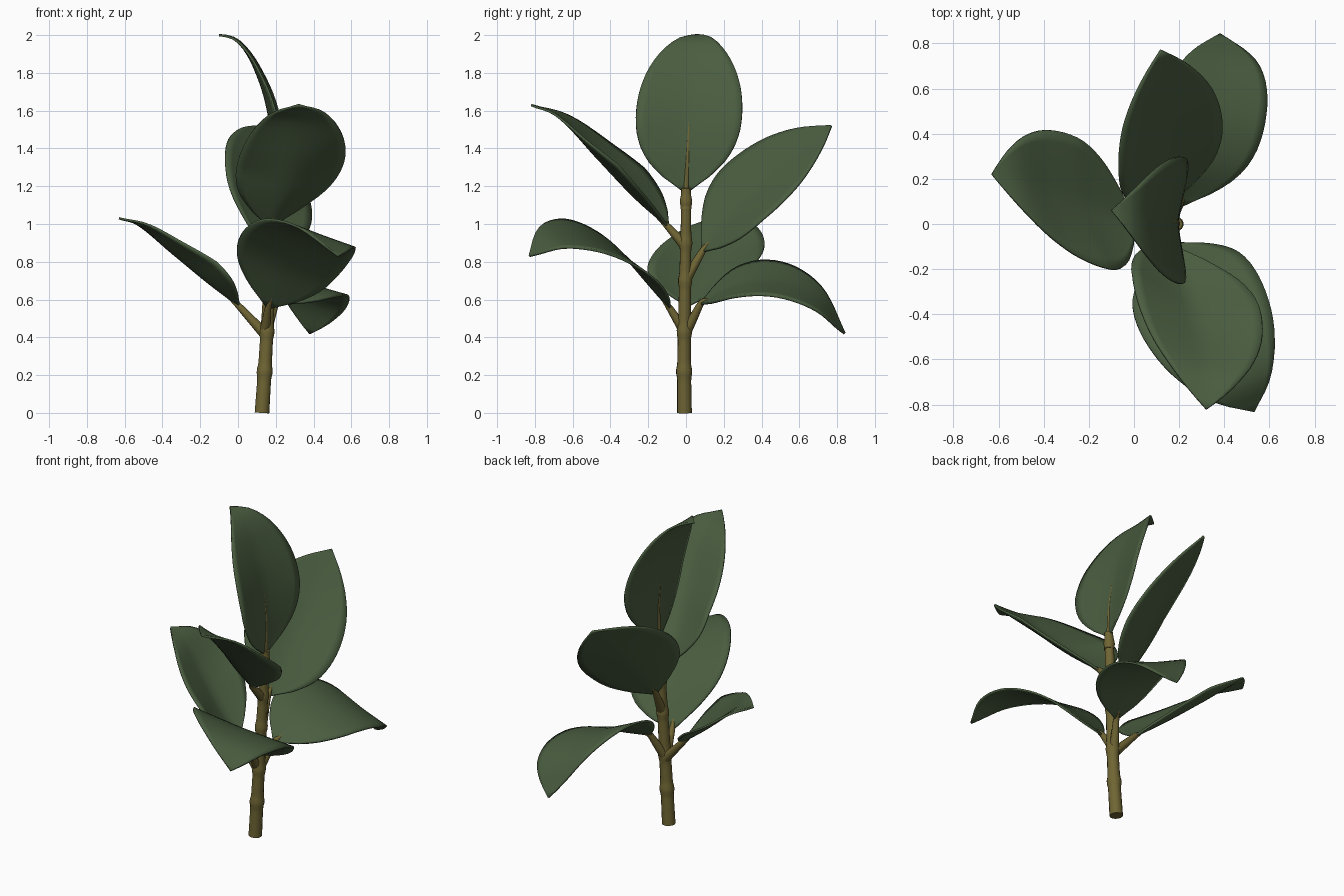
import bpy, bmesh, math
from mathutils import Vector

if "Cube" in bpy.data.objects:
    bpy.data.objects.remove(bpy.data.objects["Cube"])


def material(name, rgb):
    m = bpy.data.materials.new(name)
    m.diffuse_color = (*rgb, 1)
    m.use_nodes = True
    m.node_tree.nodes["Principled BSDF"].inputs["Base Color"].default_value = m.diffuse_color
    return m


GREEN = material("leaf green", (0.068, 0.109, 0.051))
BARK = material("olive bark", (0.16, 0.13, 0.034))


def spline(pts, t):
    """Point on a smooth curve through pts, t from 0 to 1."""
    n = len(pts) - 1
    i = min(int(t * n), n - 1)
    f = t * n - i
    b, c = Vector(pts[i]), Vector(pts[i + 1])
    a = Vector(pts[i - 1]) if i > 0 else 2 * b - c
    d = Vector(pts[i + 2]) if i + 2 <= n else 2 * c - b
    return 0.5 * (2 * b + (c - a) * f + (2 * a - 5 * b + 4 * c - d) * f * f
                  + (3 * b - a - 3 * c + d) * f ** 3)


def even(pts, count=24):
    """Resample a path at equal distances."""
    fine = [spline(pts, k / 400) for k in range(401)]
    dist = [0.0]
    for a, b in zip(fine, fine[1:]):
        dist.append(dist[-1] + (b - a).length)
    out, k = [], 0
    for i in range(count + 1):
        while k < 400 and dist[k] < dist[-1] * i / count - 1e-6:
            k += 1
        out.append(fine[k])
    return out


def tangent(pts, t):
    return (spline(pts, min(t + 0.01, 1)) - spline(pts, max(t - 0.01, 0))).normalized()


def finish(bm, name, mat):
    bmesh.ops.recalc_face_normals(bm, faces=bm.faces)
    me = bpy.data.meshes.new(name)
    bm.to_mesh(me)
    bm.free()
    me.materials.append(mat)
    ob = bpy.data.objects.new(name, me)
    bpy.context.collection.objects.link(ob)
    bpy.ops.object.select_all(action='DESELECT')
    ob.select_set(True)
    bpy.context.view_layer.objects.active = ob
    bpy.ops.object.shade_smooth_by_angle(angle=math.radians(50))
    return ob


def tube(name, pts, radius, rings=20, sides=12):
    """Round tube along pts; radius is a function of (t, point)."""
    bm = bmesh.new()
    loops = []
    for i in range(rings + 1):
        t = i / rings
        p, d = spline(pts, t), tangent(pts, t)
        u = d.cross(Vector((0.3, 1, 0.1))).normalized()
        v = d.cross(u)
        r = radius(t, p)
        loops.append([bm.verts.new(p + r * (math.cos(a) * u + math.sin(a) * v))
                      for a in (2 * math.pi * k / sides for k in range(sides))])
    for a, b in zip(loops, loops[1:]):
        for k in range(sides):
            bm.faces.new((a[k - 1], a[k], b[k], b[k - 1]))
    bm.faces.new(loops[0])
    bm.faces.new(loops[-1])
    return finish(bm, name, BARK)


# Half width of a leaf from base to tip
OUTLINE = [(w, 0, 0) for w in (0.05, 0.5, 0.8, 0.95, 1.0, 0.99, 0.93, 0.81, 0.62, 0.35, 0.0)]


def leaf(name, path, side, half, cup):
    """Blade swept along its midrib, edges raised by cup, flattening to the tip."""
    side = Vector(side).normalized()
    bm = bmesh.new()
    n, m = 24, 6
    rows = []
    for i in range(n + 1):
        t = i / n
        w = max(spline(OUTLINE, t).x, 0.004)
        p = spline(path, t)
        up = side.cross(tangent(path, t)).normalized()
        if up.dot(Vector((0.4, 0, 1))) < 0:
            up = -up
        lift = cup * w * min(1, 1.6 * (1 - t))
        rows.append([bm.verts.new(p + side * half * w * j / m + up * lift * abs(j / m) ** 1.3)
                     for j in range(-m, m + 1)])
    for a, b in zip(rows, rows[1:]):
        for j in range(2 * m):
            bm.faces.new((a[j], a[j + 1], b[j + 1], b[j]))
    ob = finish(bm, name, GREEN)
    s = ob.modifiers.new("thickness", 'SOLIDIFY')
    s.thickness = 0.012
    s.offset = 0


# name, stem joint, midrib path, side direction, half width, cup, visible vein length
LEAVES = [
    ("top_leaf", (0.188, 0, 1.08),
     [(0.19, 0, 1.17), (0.187, 0.01, 1.4), (0.15, 0.02, 1.64), (0.09, 0.03, 1.82),
      (0.03, 0.04, 1.93), (-0.03, 0.05, 1.985), (-0.1, 0.06, 2.0)],
     (0.02, 1, 0.02), 0.28, 0.05, 0.5),
    ("front_upper_leaf", (0.178, 0, 0.88),
     [(0.17, -0.1, 0.99), (0.23, -0.27, 1.14), (0.28, -0.46, 1.34), (0.31, -0.66, 1.56),
      (0.32, -0.82, 1.63)], (1, -0.25, 0.03), 0.29, 0.1, 0.1),
    ("back_upper_leaf", (0.17, 0, 0.71),
     [(0.15, 0.09, 0.86), (0.14, 0.25, 1.06), (0.14, 0.42, 1.23), (0.13, 0.62, 1.41),
      (0.12, 0.77, 1.52)], (0.42, 0.2, -0.25), 0.285, 0.04, 0.08),
    ("front_lower_leaf", (0.14, 0, 0.42),
     [(0.16, -0.09, 0.56), (0.25, -0.28, 0.79), (0.36, -0.5, 0.92), (0.46, -0.7, 0.93),
      (0.53, -0.83, 0.83)], (0.54, 0.24, -0.2), 0.305, 0.01, 0.08),
    ("back_lower_leaf", (0.15, 0, 0.43),
     [(0.2, 0.08, 0.58), (0.28, 0.28, 0.68), (0.34, 0.5, 0.69), (0.38, 0.7, 0.6),
      (0.38, 0.84, 0.42)], (0.96, -0.05, -0.36), 0.26, 0.02, 0.08),
    ("left_leaf", (0.14, 0, 0.42),
     [(0.0, 0.01, 0.57), (-0.17, 0.06, 0.7), (-0.35, 0.13, 0.85), (-0.51, 0.19, 0.99),
      (-0.63, 0.22, 1.03)], (-0.14, 0.6, 0.02), 0.3, 0.075, 0.08),
]

for name, joint, path, side, half, cup, vein in LEAVES:
    path = even(path)
    leaf(name, path, side, half, cup)
    # Leaf stalk
    base, start = path[0], Vector(joint)
    tube(name + "_stalk", [start, start.lerp(base, 0.5), base, path[1]],
         lambda t, p: 0.03 - 0.019 * t, rings=12, sides=10)
    # Tapering midrib vein
    tube(name + "_vein", [spline(path, vein * k / 6) for k in range(7)],
         lambda t, p: 0.011 * (1 - t) + 0.004, rings=14, sides=8)

# Main stem with swollen growth nodes
NODES = (0.22, 0.43, 0.7, 0.9, 1.12)
tube("main_stem",
     [(0.127, -0.008, 0), (0.143, -0.01, 0.25), (0.157, -0.008, 0.5), (0.17, -0.004, 0.75),
      (0.182, 0, 1.0), (0.19, 0, 1.19)],
     lambda t, p: 0.039 - 0.014 * t + sum(0.007 * math.exp(-((p.z - z) / 0.025) ** 2) for z in NODES),
     rings=60, sides=14)
